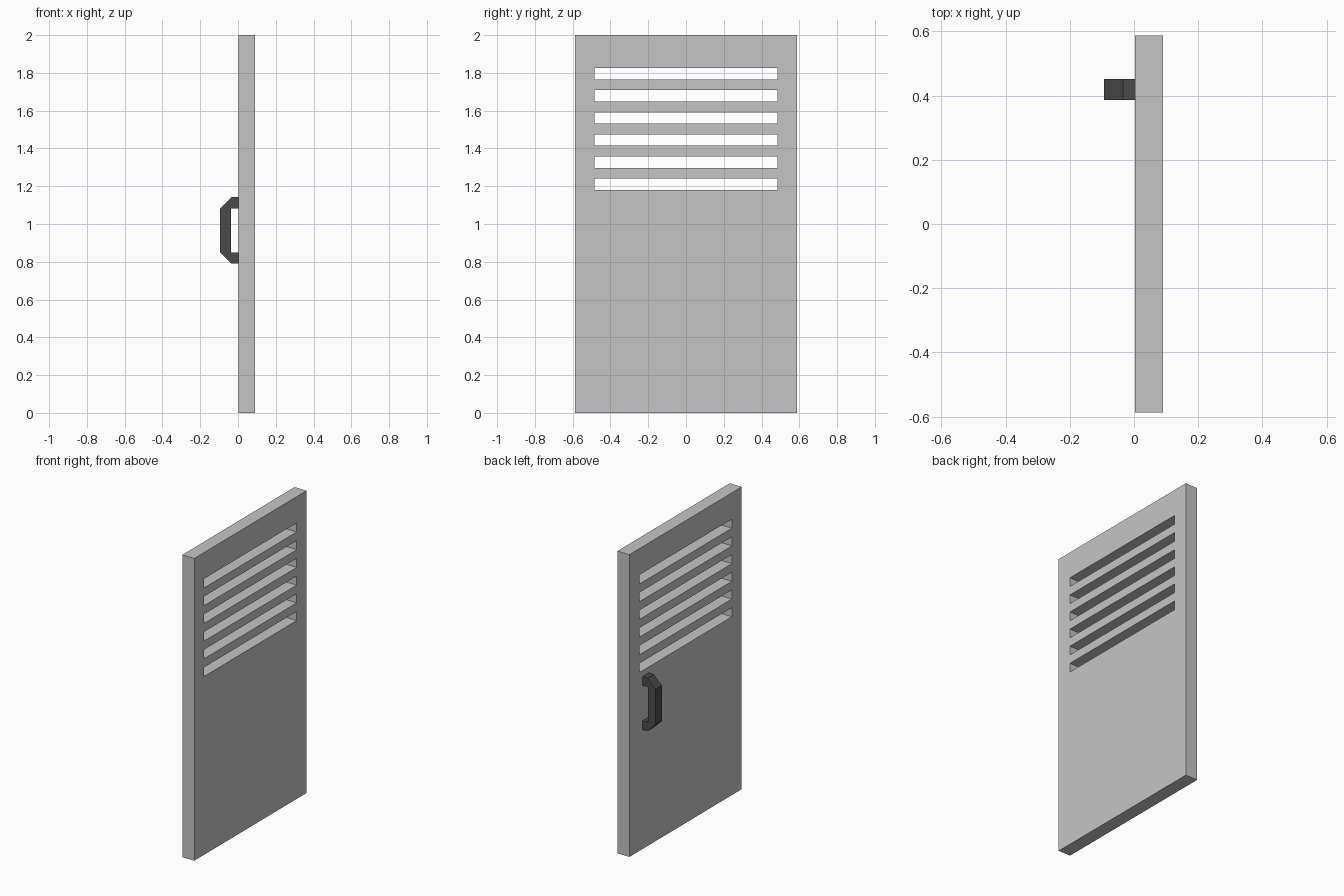
import bpy, bmesh

if "Cube" in bpy.data.objects:
    bpy.data.objects.remove(bpy.data.objects["Cube"])


def material(name, value):
    m = bpy.data.materials.new(name)
    m.diffuse_color = (value, value, value, 1)
    m.use_nodes = True
    m.node_tree.nodes["Principled BSDF"].inputs["Base Color"].default_value = m.diffuse_color
    return m


def finish(bm, name, mat):
    bmesh.ops.recalc_face_normals(bm, faces=bm.faces)
    me = bpy.data.meshes.new(name)
    bm.to_mesh(me)
    bm.free()
    me.materials.append(mat)
    ob = bpy.data.objects.new(name, me)
    bpy.context.collection.objects.link(ob)
    return ob


def extrude(bm, faces, vec):
    # thicken flat faces into a closed solid
    res = bmesh.ops.extrude_face_region(bm, geom=faces, use_keep_orig=True)
    verts = [g for g in res["geom"] if isinstance(g, bmesh.types.BMVert)]
    bmesh.ops.translate(bm, verts=verts, vec=vec)


light_grey = material("light grey", 0.56)
dark_grey = material("dark grey", 0.07)

# Door panel: a grid with the vent slots left out, then thickened
X0, X1 = 0.003, 0.091
ys = [-0.587, -0.484, 0.484, 0.587]
zs = [0.0]
for i in range(6):
    bottom = 1.18 + i * 0.1172
    zs += [bottom, bottom + 0.06]
zs.append(2.0)

bm = bmesh.new()
grid = [[bm.verts.new((X0, y, z)) for z in zs] for y in ys]
faces = []
for i in range(len(ys) - 1):
    for j in range(len(zs) - 1):
        if i == 1 and j % 2 == 1:
            continue  # open slot
        faces.append(bm.faces.new((grid[i][j], grid[i + 1][j],
                                   grid[i + 1][j + 1], grid[i][j + 1])))
extrude(bm, faces, (X1 - X0, 0, 0))
finish(bm, "door_panel", light_grey)

# Pull handle: chamfered bracket, lower half of the profile mirrored upward
MID = 0.966
half = [(X0, 0.176), (-0.035, 0.176), (-0.094, 0.117)]
inner = [(-0.036, 0.117), (X0, 0.117)]
outer = half + [(x, -h) for x, h in reversed(half)]
inside = [(x, -h) for x, h in reversed(inner)] + inner
bm = bmesh.new()
f = bm.faces.new([bm.verts.new((x, 0.386, MID + h)) for x, h in outer + inside])
extrude(bm, [f], (0, 0.065, 0))
finish(bm, "pull_handle", dark_grey)
